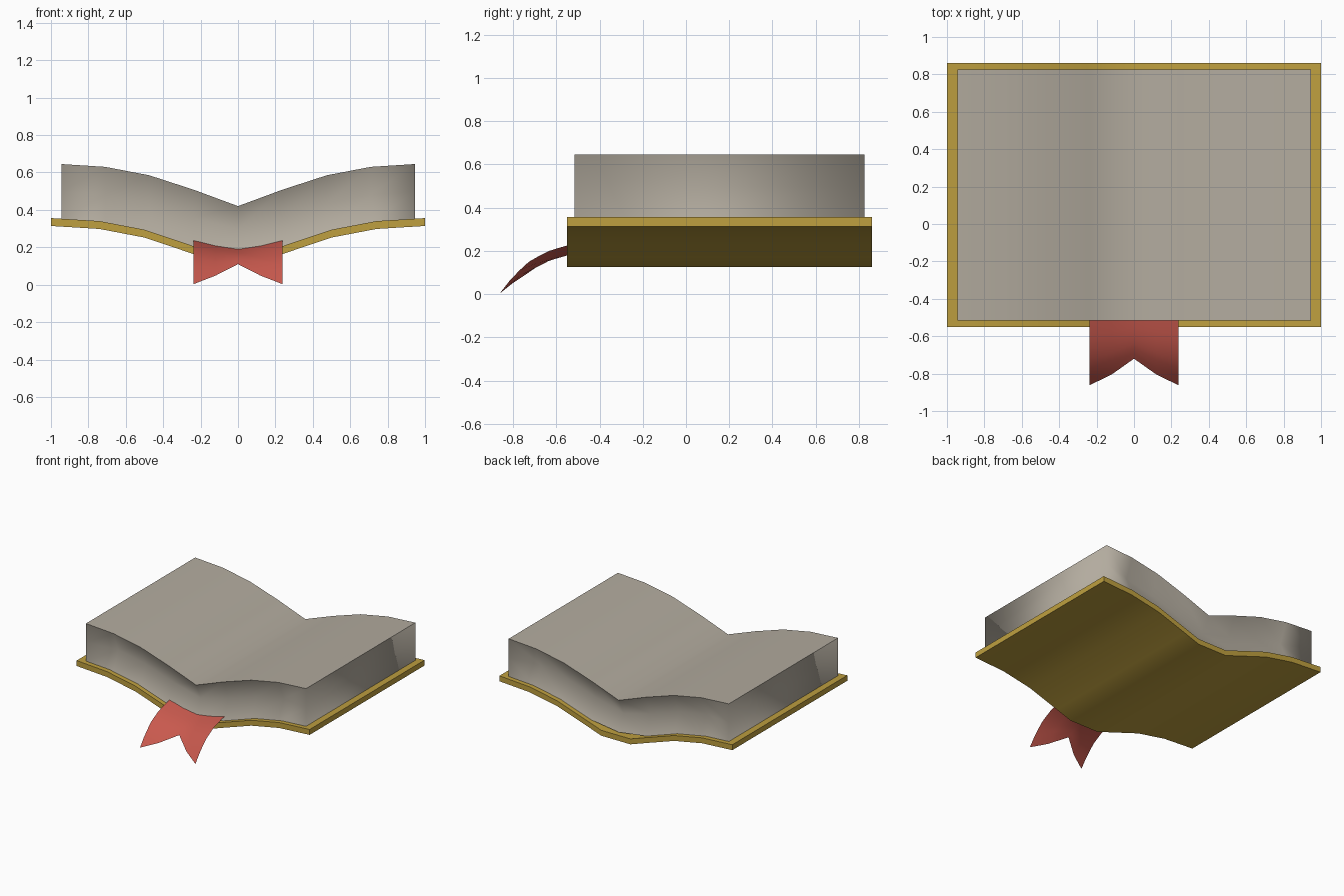
import bpy, bmesh

if "Cube" in bpy.data.objects:
    bpy.data.objects.remove(bpy.data.objects["Cube"])


def make_object(name, bm, color):
    bmesh.ops.recalc_face_normals(bm, faces=bm.faces[:])
    mesh = bpy.data.meshes.new(name)
    bm.to_mesh(mesh)
    bm.free()
    obj = bpy.data.objects.new(name, mesh)
    bpy.context.collection.objects.link(obj)
    mat = bpy.data.materials.new(name + "_material")
    mat.diffuse_color = (*color, 1)
    mat.use_nodes = True
    mat.node_tree.nodes["Principled BSDF"].inputs["Base Color"].default_value = mat.diffuse_color
    mesh.materials.append(mat)
    for p in mesh.polygons:
        p.use_smooth = True
    return obj


def mirrored(half):
    """Right half of a profile (centre outwards) to the full profile."""
    return [(-x, *r) for x, *r in reversed(half) if x > 0] + half


def bridge(bm, a, b):
    """Strip of quads between two rows of vertices."""
    return [bm.faces.new((a[i], a[i + 1], b[i + 1], b[i]))
            for i in range(len(a) - 1)]


# Cover: curved board with a flat spine and softened rim
cover_profile = mirrored([(0.125, 0.125), (0.25, 0.168), (0.5, 0.252),
                          (0.74, 0.298), (1.0, 0.314)])
bm = bmesh.new()
rows = [[bm.verts.new((x, y, z + dz)) for x, z in cover_profile]
        for y, dz in ((-0.55, 0), (0.86, 0), (0.86, 0.042), (-0.55, 0.042))]
for i in range(4):
    bridge(bm, rows[i], rows[(i + 1) % 4])
for end in (0, -1):
    bm.faces.new([r[end] for r in rows])
rim = [e for e in bm.edges if e.is_manifold and e.calc_face_angle() > 1.2]
bmesh.ops.bevel(bm, geom=rim, offset=0.012, segments=2, profile=0.5,
                affect='EDGES')
cover = make_object("cover", bm, (0.52, 0.35, 0.05))
bpy.context.view_layer.objects.active = cover
cover.select_set(True)
bpy.ops.object.shade_smooth_by_angle(angle=0.9)

# Pages: x, bottom z, top z; the front and back ends are hollowed at mid height
page_profile = mirrored([(0, 0.172, 0.42), (0.235, 0.205, 0.507),
                         (0.475, 0.285, 0.585), (0.71, 0.333, 0.63),
                         (0.945, 0.35, 0.645)])
bm = bmesh.new()


def page_row(y, t, inset):
    row = []
    for i, (x, lo, hi) in enumerate(page_profile):
        d = 0 if i in (0, len(page_profile) - 1) else inset
        row.append(bm.verts.new((x, y + d, lo + (hi - lo) * t)))
    return row


front = [page_row(-0.515, t, d) for t, d in ((0, 0), (0.5, 0.06), (1, 0))]
back = [page_row(0.825, t, d) for t, d in ((0, 0), (0.5, -0.06), (1, 0))]
for k in range(2):
    bridge(bm, front[k], front[k + 1])
    bridge(bm, back[k], back[k + 1])
    for end in (0, -1):
        bm.faces.new((front[k][end], front[k + 1][end],
                      back[k + 1][end], back[k][end]))
for k in (0, 2):
    for f in bridge(bm, front[k], back[k]):
        for e in f.edges:
            others = [g for g in e.link_faces if g is not f]
            # crisp border around the page surface, soft fold lines inside
            if others and abs(others[0].normal.z - f.normal.z) >= 0:
                e.smooth = True
rings = [set(front[k] + back[k]) for k in (0, 2)]
for e in bm.edges:
    a, b = e.verts
    for k in (0, 2):
        along_end = any(a in r[k] and b in r[k] for r in (front, back))
        side = any(a is front[k][s] and b is back[k][s]
                   or b is front[k][s] and a is back[k][s] for s in (0, -1))
        if along_end or side:
            e.smooth = False
make_object("pages", bm, (0.45, 0.41, 0.345))

# Bookmark ribbon: drooping sheet, slightly V-shaped, with a notched tail
curve = [(-0.50, 0.237), (-0.55, 0.225), (-0.63, 0.202), (-0.72, 0.156),
         (-0.80, 0.083), (-0.862, 0.003)]


def droop(y):
    for (y0, z0), (y1, z1) in zip(curve, curve[1:]):
        if y >= y1:
            return z0 + (z1 - z0) * (y - y0) / (y1 - y0)
    return curve[-1][1]


bm = bmesh.new()
columns = []
for x, drop, tail in mirrored([(0, 0.046, -0.72), (0.12, 0.028, -0.805),
                               (0.238, 0, -0.862)]):
    ys = [-0.50 + (tail + 0.50) * i / 8 for i in range(9)]
    columns.append([bm.verts.new((x, y, droop(y) - drop)) for y in ys])
for a, b in zip(columns, columns[1:]):
    bridge(bm, a, b)
ribbon = make_object("bookmark_ribbon", bm, (0.58, 0.10, 0.075))
if ribbon.data.polygons[0].normal.z < 0:
    ribbon.data.flip_normals()
